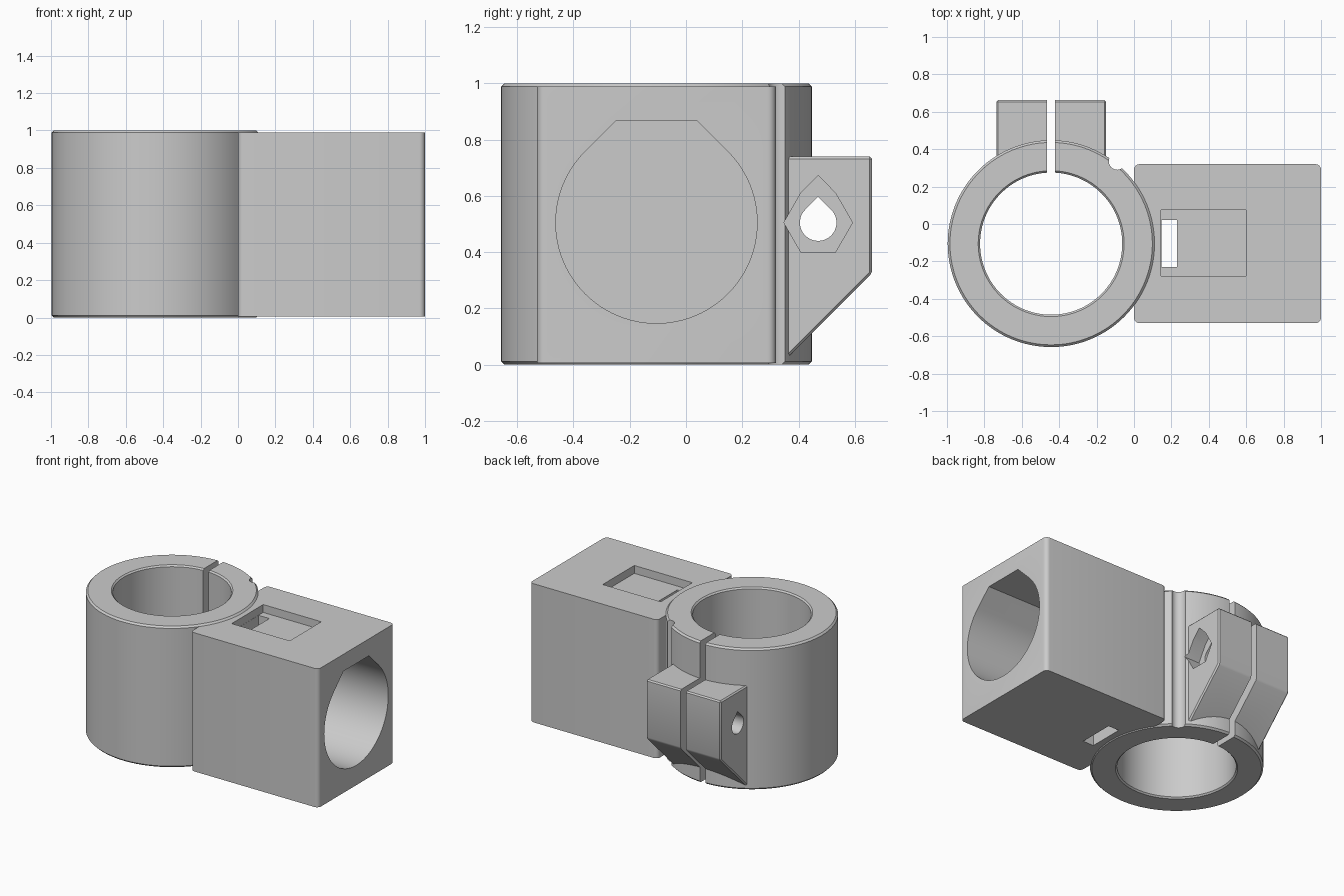
import bpy, bmesh
from math import sin, cos, pi, radians, sqrt
from mathutils import Vector

cube = bpy.data.objects.get("Cube")
if cube:
    bpy.data.objects.remove(cube, do_unlink=True)

CX, CY = -0.443, -0.105      # clamp ring axis
MID = 0.505                  # height of the horizontal holes
SLIT_X = -0.443

grey = bpy.data.materials.new("plain_grey")
grey.use_nodes = True
grey.diffuse_color = (0.6, 0.6, 0.6, 1)
grey.node_tree.nodes["Principled BSDF"].inputs["Base Color"].default_value = (0.6, 0.6, 0.6, 1)


def finish(name, bm):
    bmesh.ops.recalc_face_normals(bm, faces=bm.faces)
    mesh = bpy.data.meshes.new(name)
    bm.to_mesh(mesh)
    bm.free()
    mesh.materials.append(grey)
    obj = bpy.data.objects.new(name, mesh)
    bpy.context.collection.objects.link(obj)
    return obj


def prism_x(name, outline, x0, x1):
    """Extrude a (y, z) outline along x."""
    bm = bmesh.new()
    face = bm.faces.new([bm.verts.new((x0, y, z)) for y, z in outline])
    new = bmesh.ops.extrude_face_region(bm, geom=[face])["geom"]
    moved = [v for v in new if isinstance(v, bmesh.types.BMVert)]
    bmesh.ops.translate(bm, verts=moved, vec=(x1 - x0, 0, 0))
    return finish(name, bm)


def box(name, x0, x1, y0, y1, z0, z1, round_corners=0):
    bm = bmesh.new()
    bmesh.ops.create_cube(bm, size=1)
    for v in bm.verts:
        v.co = Vector((x1 if v.co.x > 0 else x0, y1 if v.co.y > 0 else y0, z1 if v.co.z > 0 else z0))
    if round_corners:
        upright = [e for e in bm.edges if abs(e.verts[0].co.z - e.verts[1].co.z) > 0.1]
        bmesh.ops.bevel(bm, geom=upright, offset=round_corners, segments=6, profile=0.5, affect='EDGES')
    return finish(name, bm)


def turned(name, x, y, profile, sides=128):
    """Solid of revolution from stacked (radius, z) circles."""
    bm = bmesh.new()
    rings = [[bm.verts.new((x + r * cos(2 * pi * i / sides), y + r * sin(2 * pi * i / sides), z))
              for i in range(sides)] for r, z in profile]
    for low, high in zip(rings, rings[1:]):
        for i in range(sides):
            j = (i + 1) % sides
            bm.faces.new((low[i], low[j], high[j], high[i]))
    bm.faces.new(rings[0])
    bm.faces.new(rings[-1])
    return finish(name, bm)


def teardrop(cy, cz, r, top, steps=72):
    """Circle with 45 degree shoulders, cut flat at height top (or pointed)."""
    pts = [(cy + r * cos(a), cz + r * sin(a))
           for a in (radians(135 + 270 * i / steps) for i in range(steps + 1))]
    half = r * sqrt(2) - top
    if half > 0.001:
        return pts + [(cy + half, cz + top), (cy - half, cz + top)]
    return pts + [(cy, cz + r * sqrt(2))]


def combine(body, other, operation):
    mod = body.modifiers.new(operation.lower(), 'BOOLEAN')
    mod.operation = operation
    mod.solver = 'EXACT'
    mod.object = other
    bpy.context.view_layer.objects.active = body
    bpy.ops.object.modifier_apply(modifier=mod.name)
    bpy.data.objects.remove(other, do_unlink=True)


# Clamp ring with chamfered rims
c = 0.012
body = turned("tube_clamp", CX, CY, [(0.553 - c, 0), (0.553, c), (0.553, 1 - c), (0.553 - c, 1)])

# Square socket block
combine(body, box("socket_block", 0, 1, -0.53, 0.32, 0.006, 0.988, 0.03), 'UNION')

# Clamping lugs with sloped underside
lug = prism_x("clamp_lugs", [(0.2, 0.74), (0.662, 0.74), (0.662, 0.325), (0.345, 0.008), (0.2, 0.008)],
              -0.735, -0.15)
bevel = lug.modifiers.new("edge", 'BEVEL')
bevel.width = 0.009
bevel.segments = 1
bpy.context.view_layer.objects.active = lug
bpy.ops.object.modifier_apply(modifier=bevel.name)
combine(body, lug, 'UNION')

# Nut pocket: hexagon with a pointed roof
R, NY = 0.122, 0.47
nut = [(NY + R * cos(a), MID + R * sin(a)) for a in (radians(120 + 60 * i) for i in range(6))]
nut.append((NY, MID + 0.167))
nut = nut[:6] + [nut[6]]

cutters = [
    # vertical bore, widened at both rims
    turned("ring_bore", CX, CY, [(0.40, -0.01), (0.38, 0.01), (0.38, 0.99), (0.40, 1.01)]),
    # clamping slit and stress relief groove
    box("slit", SLIT_X - 0.0215, SLIT_X + 0.0215, CY, 0.8, -0.1, 1.1),
    turned("relief_groove", -0.09, 0.335, [(0.045, -0.1), (0.045, 1.1)], 32),
    # horizontal tube socket
    prism_x("socket_bore", teardrop(CY, MID, 0.358, 0.363), 0.148, 1.1),
    # recess on top and stop slot passing through
    box("recess", 0.145, 0.6, -0.278, 0.075, 0.932, 1.1),
    box("stop_slot", 0.146, 0.23, -0.23, 0.022, -0.1, 1.05),
    # bolt hole and nut seat
    prism_x("bolt_hole", teardrop(NY, MID, 0.065, 0.065 * sqrt(2), 36), -0.9, -0.1),
    prism_x("nut_seat", nut, -0.25, -0.1),
]
for cutter in cutters:
    combine(body, cutter, 'DIFFERENCE')

bpy.ops.object.select_all(action='DESELECT')
body.select_set(True)
bpy.context.view_layer.objects.active = body
bpy.ops.object.shade_smooth_by_angle(angle=radians(25))
